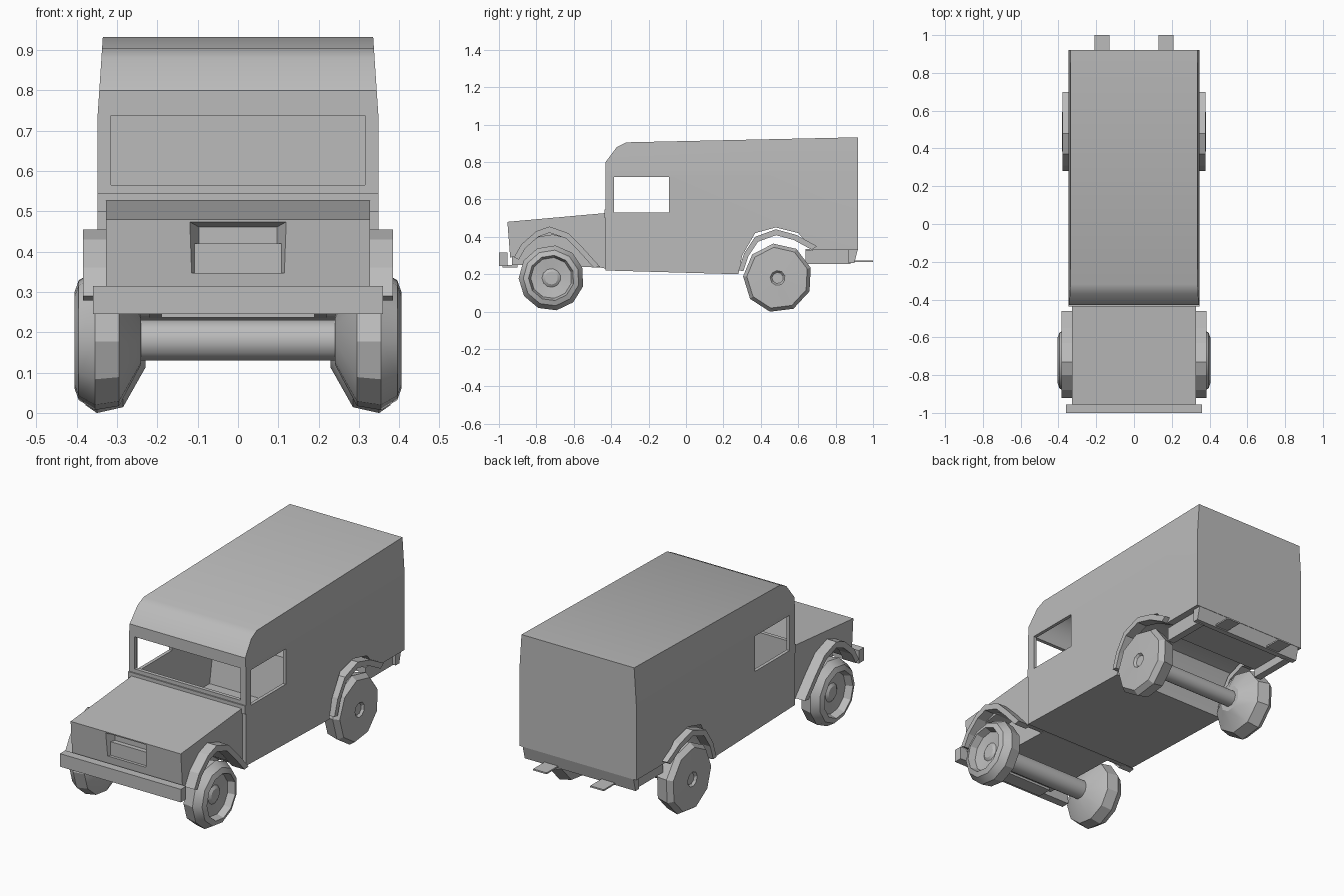
import bpy, bmesh, math
from mathutils import Vector

cube = bpy.data.objects.get("Cube")
if cube:
    bpy.data.objects.remove(cube, do_unlink=True)

grey = bpy.data.materials.new("plain grey")
grey.use_nodes = True
GREY = (0.5, 0.5, 0.5, 1)
grey.diffuse_color = GREY
grey.node_tree.nodes["Principled BSDF"].inputs["Base Color"].default_value = GREY


def finish(name, bm, angle=None):
    bmesh.ops.recalc_face_normals(bm, faces=bm.faces)
    mesh = bpy.data.meshes.new(name)
    bm.to_mesh(mesh)
    bm.free()
    mesh.materials.append(grey)
    ob = bpy.data.objects.new(name, mesh)
    bpy.context.collection.objects.link(ob)
    if angle:
        smooth(ob, angle)
    return ob


def select(ob):
    bpy.ops.object.select_all(action='DESELECT')
    ob.select_set(True)
    bpy.context.view_layer.objects.active = ob


def smooth(ob, angle):
    select(ob)
    bpy.ops.object.shade_smooth_by_angle(angle=math.radians(angle))


def prism(name, pts, x0, x1, taper=False):
    """Side outline of (y, z) points extruded from x0 to x1."""
    bm = bmesh.new()
    face = bm.faces.new([bm.verts.new((x0, y, z)) for y, z in pts])
    out = bmesh.ops.extrude_face_region(bm, geom=[face])
    verts = [g for g in out["geom"] if isinstance(g, bmesh.types.BMVert)]
    bmesh.ops.translate(bm, verts=verts, vec=(x1 - x0, 0, 0))
    if taper:
        # sides lean inward above the window line
        bmesh.ops.bisect_plane(bm, geom=bm.verts[:] + bm.edges[:] + bm.faces[:],
                               plane_co=(0, 0, 0.74), plane_no=(0, 0, 1))
        for v in bm.verts:
            v.co.x *= 1 - max(0, v.co.z - 0.74) * 0.19
    return finish(name, bm)


def box(name, x0, x1, y0, y1, z0, z1):
    return prism(name, [(y0, z0), (y1, z0), (y1, z1), (y0, z1)], x0, x1)


def cut(ob, cutter):
    mod = ob.modifiers.new("cut", 'BOOLEAN')
    mod.operation = 'DIFFERENCE'
    mod.solver = 'EXACT'
    mod.object = cutter
    select(ob)
    bpy.ops.object.modifier_apply(modifier=mod.name)
    bpy.data.objects.remove(cutter, do_unlink=True)


def arc(cy, cz, r, a0, a1, n):
    steps = [math.radians(a0 + (a1 - a0) * i / n) for i in range(n + 1)]
    return [(cy + r * math.cos(a), cz + r * math.sin(a)) for a in steps]


FRONT, REAR, HUB = -0.72, 0.49, 0.18

# hollow van body with a full-width rear wheel tunnel
body = prism("body", [(-0.43, 0.22), (0.28, 0.2), (0.3, 0.3), (0.37, 0.42), (0.48, 0.45),
                      (0.6, 0.42), (0.68, 0.33), (0.92, 0.33), (0.92, 0.932), (-0.32, 0.905),
                      (-0.37, 0.88), (-0.43, 0.8)], -0.348, 0.348, taper=True)
cut(body, prism("cabin_space", [(-0.41, 0.24), (0.23, 0.23), (0.27, 0.465), (0.9, 0.465),
                                (0.9, 0.915), (-0.31, 0.887), (-0.36, 0.862), (-0.41, 0.79)],
                -0.33, 0.33, taper=True))
cut(body, box("side_window_hole", -0.5, 0.5, -0.385, -0.09, 0.53, 0.72))
cut(body, box("windscreen_hole", -0.315, 0.315, -0.5, -0.38, 0.565, 0.738))
smooth(body, 35)

# ledge between the bonnet and the windscreen
box("cowl", -0.348, 0.348, -0.437, -0.425, 0.5, 0.545)

# bonnet with wheel arches, and the engine bay between the wheels
bonnet = prism("bonnet", [(-0.94, 0.29), (-0.955, 0.48), (-0.43, 0.527), (-0.43, 0.23),
                          (-0.48, 0.24)] + arc(FRONT, 0.21, 0.2, 20, 155, 6), -0.328, 0.328)
engine_bay = [(-0.93, 0.25), (-0.43, 0.235), (-0.43, 0.42), (-0.93, 0.42)]
prism("engine_bay", engine_bay, -0.22, 0.22)

# grille recess with sloping sides
bm = bmesh.new()
rings = []
for y, w, z0, z1 in [(-1.0, 0.14, 0.345, 0.485), (-0.9, 0.095, 0.348, 0.46)]:
    rings.append([bm.verts.new((x, y, z)) for x, z in [(-w, z0), (w, z0), (w, z1), (-w, z1)]])
bm.faces.new(rings[0])
bm.faces.new(rings[1])
for i in range(4):
    j = (i + 1) % 4
    bm.faces.new([rings[0][i], rings[0][j], rings[1][j], rings[1][i]])
grille_hole = finish("grille_hole", bm)
cut(bonnet, grille_hole)

# back panel of the grille recess
box("grille_panel", -0.11, 0.11, -0.905, -0.898, 0.34, 0.47)

# bumpers and frame
box("front_bumper", -0.36, 0.36, -1.0, -0.955, 0.245, 0.315)
box("front_skid_plate", -0.19, 0.19, -0.98, -0.9, 0.237, 0.25)
box("rear_floor", -0.27, 0.27, 0.64, 0.88, 0.3, 0.335)
prism("rear_bumper", [(0.87, 0.26), (0.9, 0.26), (0.918, 0.33), (0.87, 0.33)], -0.33, 0.33)
for side, s in (("left", 1), ("right", -1)):
    box(side + "_frame_rail", s * 0.29 - 0.02, s * 0.29 + 0.02, 0.64, 0.88, 0.255, 0.33)
    box(side + "_rear_step", s * 0.17 - 0.04, s * 0.17 + 0.04, 0.89, 1.0, 0.265, 0.273)


def lathe(name, profile, cy, n, turn=0, angle=None):
    """Revolve (x, radius) points around the axle line at cy."""
    bm = bmesh.new()
    rings = []
    for x, r in profile:
        rings.append([bm.verts.new((x, cy + r * math.cos(a), HUB + r * math.sin(a)))
                      for a in (turn + math.tau * i / n for i in range(n))])
    for a, b in zip(rings, rings[1:]):
        for i in range(n):
            j = (i + 1) % n
            bm.faces.new([a[i], a[j], b[j], b[i]])
    bm.faces.new(rings[0])
    bm.faces.new(rings[-1])
    return finish(name, bm, angle)


# wheels: dished in front, flat behind
front_wheel = [(0.24, 0.06), (0.295, 0.165), (0.355, 0.175), (0.395, 0.15), (0.405, 0.122),
               (0.368, 0.11), (0.36, 0.05), (0.37, 0.035)]
rear_wheel = [(0.23, 0.07), (0.285, 0.17), (0.35, 0.185), (0.378, 0.165), (0.382, 0.04),
              (0.37, 0.03)]
front_flare = [(-0.92, 0.29), (-0.88, 0.36), (-0.8, 0.43), (-0.73, 0.455), (-0.63, 0.42),
               (-0.55, 0.34), (-0.46, 0.24)]
rear_flare = [(0.28, 0.22), (0.31, 0.31), (0.37, 0.4), (0.48, 0.44), (0.59, 0.41), (0.7, 0.35)]


def flare(name, outer, cy, x0, x1):
    """Arched band over a wheel."""
    hub = Vector((cy, 0.2))
    inner = [hub + (Vector(p) - hub) * 0.87 for p in outer]
    prism(name, outer + [tuple(p) for p in reversed(inner)], x0, x1)


for side, s in (("left", 1), ("right", -1)):
    for end, profile, cy, n in (("front", front_wheel, FRONT, 11), ("rear", rear_wheel, REAR, 9)):
        lathe(f"{side}_{end}_wheel", [(s * x, r) for x, r in profile], cy, n, 0.3, 30)
    flare(side + "_front_flare", front_flare, FRONT, s * 0.31, s * 0.385)
    flare(side + "_rear_flare", rear_flare, REAR, s * 0.32, s * 0.378)

# axles
for end, cy, r in (("front", FRONT, 0.053), ("rear", REAR, 0.045)):
    lathe(end + "_axle", [(-0.26, r), (0.26, r)], cy, 10, 0, 50)
